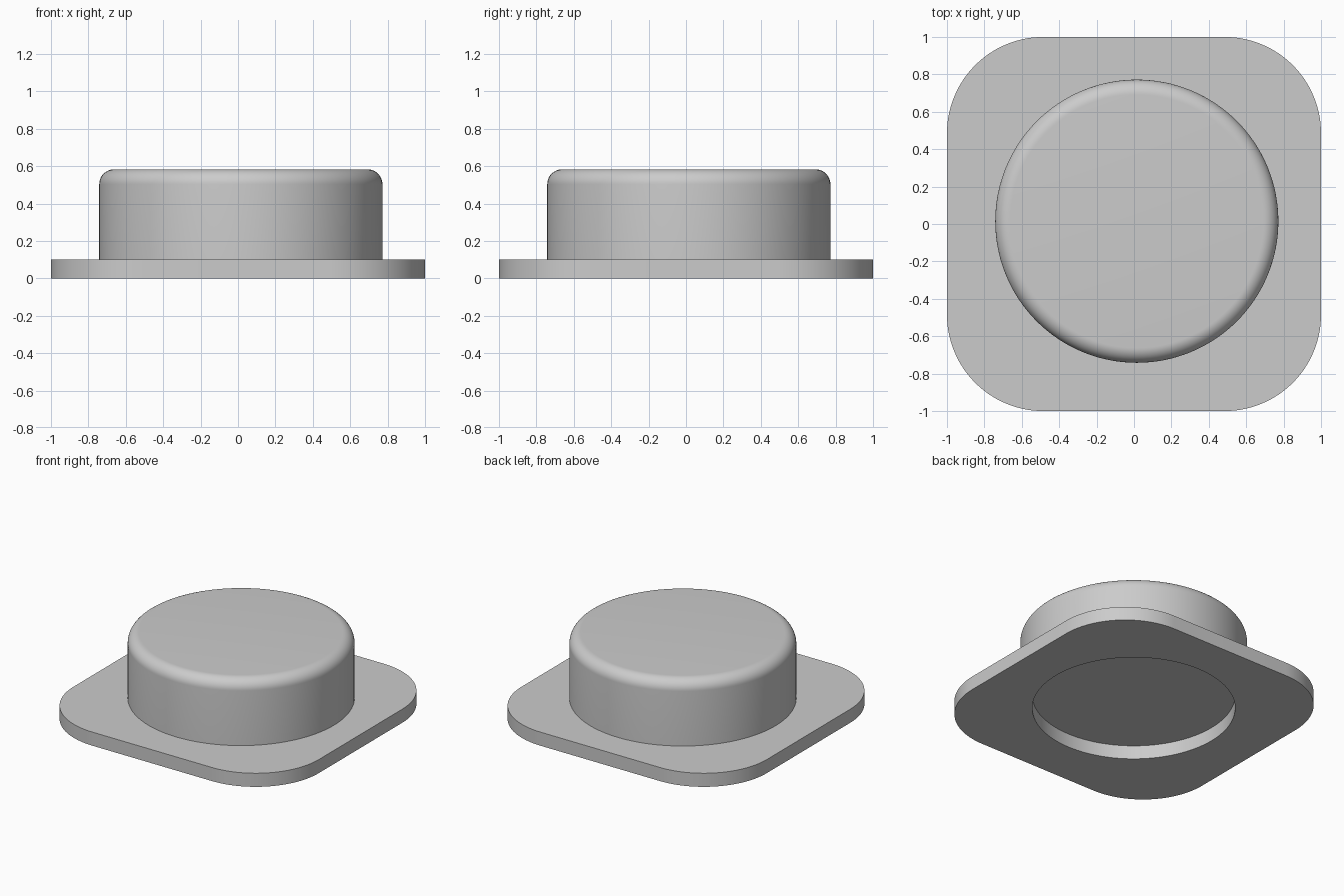
import bpy
import bmesh
from math import cos, sin, pi, radians

if "Cube" in bpy.data.objects:
    bpy.data.objects.remove(bpy.data.objects["Cube"])

SEGMENTS = 128
CENTRE = 0.015          # cap and recess sit slightly off the plate centre
PLATE_TOP = 0.1
CAP_TOP = 0.583
CAP_RADIUS = 0.757
FILLET = 0.08
CORNER = 0.515

grey = bpy.data.materials.new("plain grey")
grey.use_nodes = True
colour = (0.6, 0.6, 0.6, 1)
grey.diffuse_color = colour
grey.node_tree.nodes["Principled BSDF"].inputs["Base Color"].default_value = colour


def make_object(name, bm):
    bmesh.ops.recalc_face_normals(bm, faces=bm.faces)
    mesh = bpy.data.meshes.new(name)
    bm.to_mesh(mesh)
    bm.free()
    mesh.materials.append(grey)
    obj = bpy.data.objects.new(name, mesh)
    bpy.context.collection.objects.link(obj)
    bpy.ops.object.select_all(action="DESELECT")
    obj.select_set(True)
    bpy.context.view_layer.objects.active = obj
    bpy.ops.object.shade_smooth_by_angle(angle=radians(30))
    return obj


def ring(bm, radius, z):
    steps = [2 * pi * i / SEGMENTS for i in range(SEGMENTS)]
    return [bm.verts.new((CENTRE + radius * cos(a), CENTRE + radius * sin(a), z))
            for a in steps]


def bridge(bm, low, high):
    for i in range(len(low)):
        j = (i + 1) % len(low)
        bm.faces.new((low[i], low[j], high[j], high[i]))


# Rounded square plate with a round opening through it
bm = bmesh.new()
quarter = SEGMENTS // 4
outline = []
for corner in range(4):
    mid = pi / 4 + corner * pi / 2
    cx = (1 - CORNER) * (1 if cos(mid) > 0 else -1)
    cy = (1 - CORNER) * (1 if sin(mid) > 0 else -1)
    for i in range(quarter):
        a = corner * pi / 2 + (pi / 2) * i / (quarter - 1)
        outline.append((cx + CORNER * cos(a), cy + CORNER * sin(a)))
outer_low = [bm.verts.new((x, y, 0)) for x, y in outline]
outer_high = [bm.verts.new((x, y, PLATE_TOP)) for x, y in outline]
inner_low = ring(bm, CAP_RADIUS - FILLET, 0)
inner_high = ring(bm, CAP_RADIUS - FILLET, PLATE_TOP)
bridge(bm, outer_low, outer_high)
bridge(bm, outer_high, inner_high)
bridge(bm, inner_high, inner_low)
bridge(bm, inner_low, outer_low)
make_object("base_plate", bm)

# Round cap with a filleted top edge, its underside closing the opening
bm = bmesh.new()
bottom = ring(bm, CAP_RADIUS, PLATE_TOP)
bm.faces.new(bottom)
previous = bottom
for i in range(13):
    a = (pi / 2) * i / 12
    current = ring(bm, CAP_RADIUS - FILLET * (1 - cos(a)),
                   CAP_TOP - FILLET * (1 - sin(a)))
    bridge(bm, previous, current)
    previous = current
bm.faces.new(previous)
make_object("round_cap", bm)
